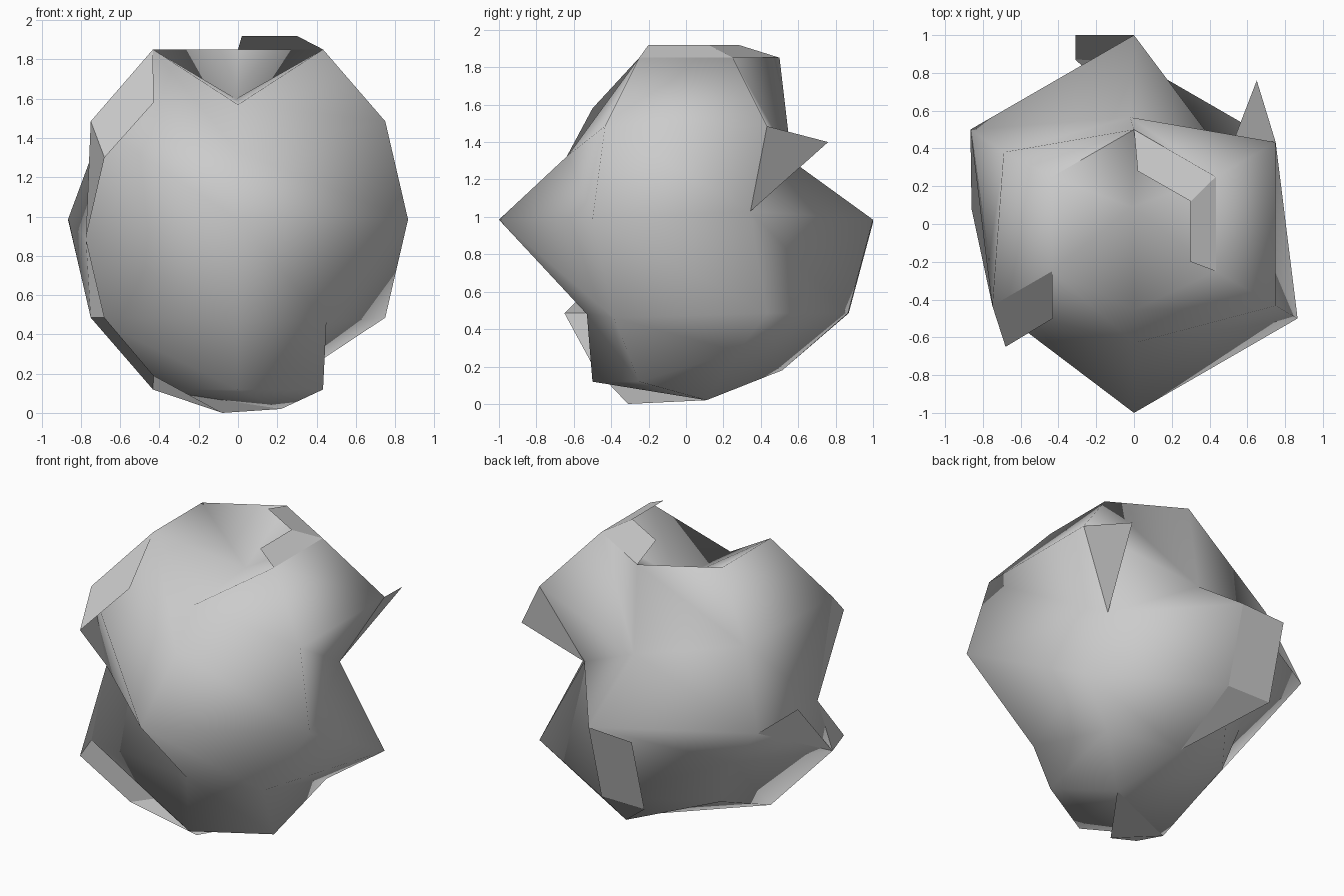
import bpy, bmesh, math

if "Cube" in bpy.data.objects:
    bpy.data.objects.remove(bpy.data.objects["Cube"])

grey = bpy.data.materials.new("stone grey")
grey.diffuse_color = (0.6, 0.6, 0.6, 1)
grey.use_nodes = True
grey.node_tree.nodes["Principled BSDF"].inputs["Base Color"].default_value = grey.diffuse_color

CZ = 0.985          # height of the sphere centre
COLS = "ABCDEF"     # six columns, starting at 30 degrees and going round


def make(name, pts, faces, smooth):
    bm = bmesh.new()
    vs = {k: bm.verts.new(p) for k, p in pts.items()}
    for f in faces:
        bm.faces.new([vs[k] for k in f])
    for v in [v for v in bm.verts if not v.link_faces]:
        bm.verts.remove(v)
    if smooth:
        bmesh.ops.recalc_face_normals(bm, faces=bm.faces)
    me = bpy.data.meshes.new(name)
    bm.to_mesh(me)
    bm.free()
    me.materials.append(grey)
    ob = bpy.data.objects.new(name, me)
    bpy.context.collection.objects.link(ob)
    if smooth:
        bpy.ops.object.select_all(action='DESELECT')
        ob.select_set(True)
        bpy.context.view_layer.objects.active = ob
        bpy.ops.object.shade_smooth_by_angle(angle=math.radians(85))
    return ob


# regular six-sided sphere, rings 1 (top) to 5 (bottom)
pts = {}
for ring in range(1, 6):
    t = math.radians(30 * ring)
    for i, c in enumerate(COLS):
        a = math.radians(30 + 60 * i)
        pts[c + str(ring)] = (math.sin(t) * math.cos(a),
                              math.sin(t) * math.sin(a),
                              CZ + math.cos(t))

# dents: corners pushed inward
pts.update({
    "top": (-0.01, 0.09, 1.60), "bottom": (0.22, 0.11, 0.02),
    "E1": (0, -0.455, 1.57), "E2": (0, -0.63, 1.33), "E4": (0, -0.53, 0.48),
    "B2": (-0.02, 0.565, 1.30), "B5": (0.07, 0.515, 0.18),
    "A3": (0.49, 0.345, 1.03), "A5": (0.44, 0.28, 0.28),
    "C2": (-0.69, 0.38, 1.46), "C4": (-0.55, 0.31, 0.64),
    "C5": (-0.444, 0.28, 0.345),
    "D3": (-0.775, -0.243, 0.89), "F4": (0.45, -0.385, 0.46),
})

# skin of the rock
split = {("D", 2), ("C", 3)}   # quads folded from upper left to lower right
faces = []
for i, c in enumerate(COLS):
    n = COLS[(i + 1) % 6]
    faces.append(("top", c + "1", n + "1"))
    faces.append(("bottom", n + "5", c + "5"))
    for r in range(1, 5):
        a, b, d, e = c + str(r), c + str(r + 1), n + str(r + 1), n + str(r)
        if (c, r) in split:
            faces += [(a, b, d), (a, d, e)]
        else:
            faces.append((a, b, d, e))
make("rock_body", pts, faces, True)

# thin shards standing off the edges
pts.update({
    "a1": (0.30, 0.12, 1.92), "b1": (0.02, 0.28, 1.92), "f1": (0.30, -0.20, 1.92),
    "d1": (-0.43, -0.50, 1.58), "d2": (-0.68, -0.65, 1.30),
    "d4": (-0.68, -0.65, 0.485), "d5": (-0.43, -0.49, 0.19),
    "low": (-0.08, -0.31, 0.0),
    "a2": (0.65, 0.76, 1.40), "b3": (-0.31, 1.0, 0.97),
    "b4": (-0.31, 0.87, 0.485), "c3": (-0.86, 0.08, 0.98),
})
make("top_shard", pts, [("F1", "A1", "a1", "f1"), ("A1", "B1", "b1", "a1")], False)
make("left_upper_shard", pts, [("D1", "D2", "d2", "d1"), ("D2", "D3", "d2")], False)
make("left_lower_shard", pts, [("D3", "D4", "d4"), ("D4", "D5", "d5", "d4"),
                               ("D5", "bottom", "low", "d5")], False)
make("right_shard", pts, [("A2", "a2", "A3")], False)
make("back_shard", pts, [("B3", "b3", "b4", "B4"), ("B4", "b4", "B5")], False)
make("side_shard", pts, [("C3", "c3", "D4")], False)
